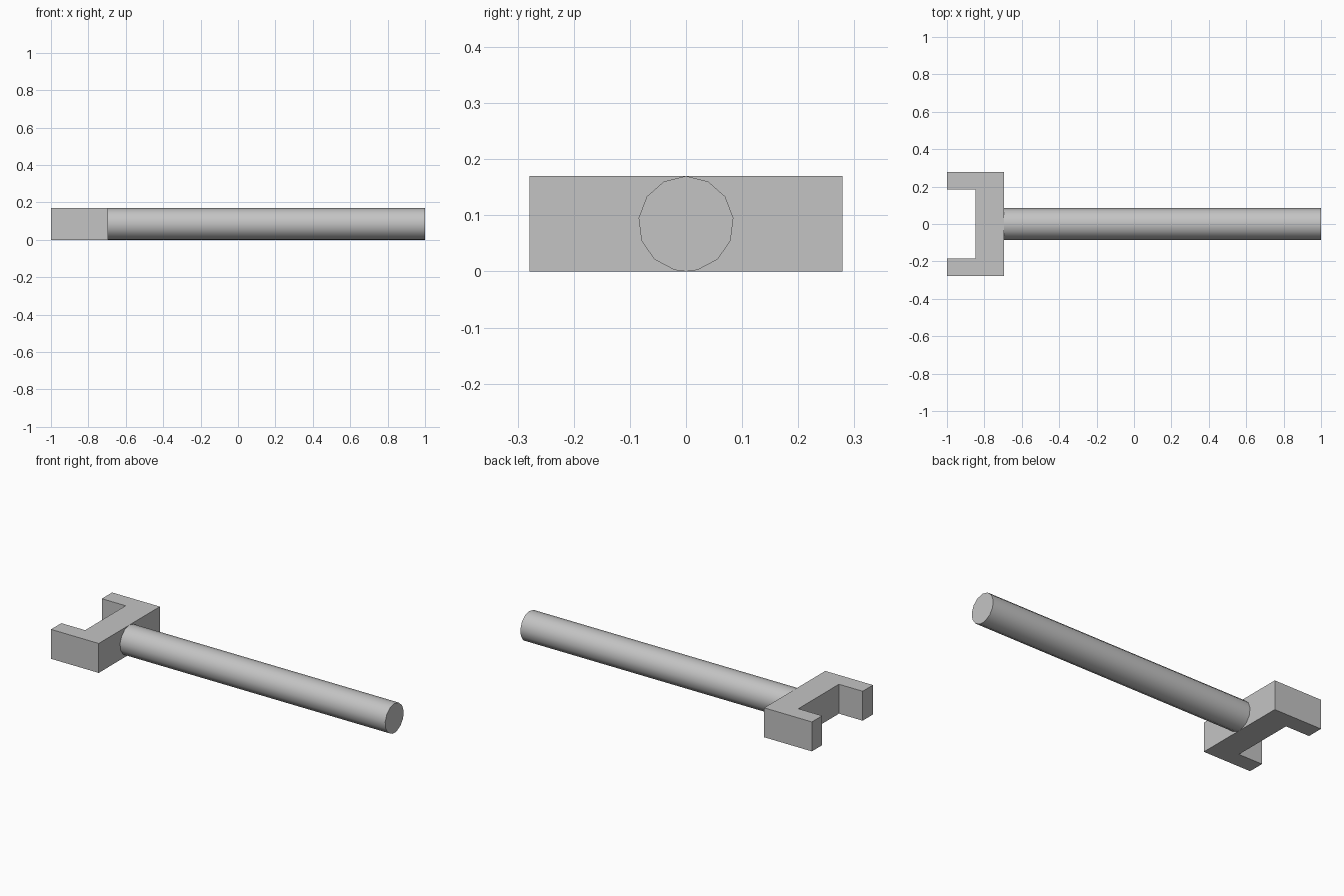
import bpy
import bmesh
from math import sin, cos, pi, radians
from mathutils import Vector

cube = bpy.data.objects.get("Cube")
if cube:
    bpy.data.objects.remove(cube, do_unlink=True)

HEIGHT = 0.17
RADIUS = HEIGHT / 2
SIDES = 13
BACK, INNER, NECK, END = -1.0, -0.848, -0.695, 1.0
OUT_Y, IN_Y = 0.279, 0.185

grey = bpy.data.materials.new("light_grey")
grey.use_nodes = True
colour = (0.55, 0.55, 0.55, 1)
grey.diffuse_color = colour
grey.node_tree.nodes["Principled BSDF"].inputs["Base Color"].default_value = colour


def extruded(name, outline, offset):
    """Make a closed solid by pushing an outline along an offset."""
    bm = bmesh.new()
    face = bm.faces.new([bm.verts.new(p) for p in outline])
    result = bmesh.ops.extrude_face_region(bm, geom=[face], use_keep_orig=True)
    moved = [v for v in result["geom"] if isinstance(v, bmesh.types.BMVert)]
    bmesh.ops.translate(bm, verts=moved, vec=Vector(offset))
    bmesh.ops.recalc_face_normals(bm, faces=bm.faces[:])
    mesh = bpy.data.meshes.new(name)
    bm.to_mesh(mesh)
    bm.free()
    mesh.materials.append(grey)
    obj = bpy.data.objects.new(name, mesh)
    bpy.context.collection.objects.link(obj)
    return obj


# Forked head: half of the bracket outline, mirrored across y
half = [(NECK, OUT_Y), (BACK, OUT_Y), (BACK, IN_Y), (INNER, IN_Y)]
outline = half + [(x, -y) for x, y in reversed(half)]
extruded("forked_head", [(x, y, 0) for x, y in outline], (0, 0, HEIGHT))

# Round handle: faceted circle with a point at the top and one at the bottom
angles = sorted([2 * pi * i / SIDES for i in range(SIDES)] + [pi])
ring = [(NECK, RADIUS * sin(a), RADIUS + RADIUS * cos(a)) for a in angles]
handle = extruded("handle", ring, (END - NECK, 0, 0))
bpy.ops.object.select_all(action="DESELECT")
handle.select_set(True)
bpy.context.view_layer.objects.active = handle
bpy.ops.object.shade_smooth_by_angle(angle=radians(40))
